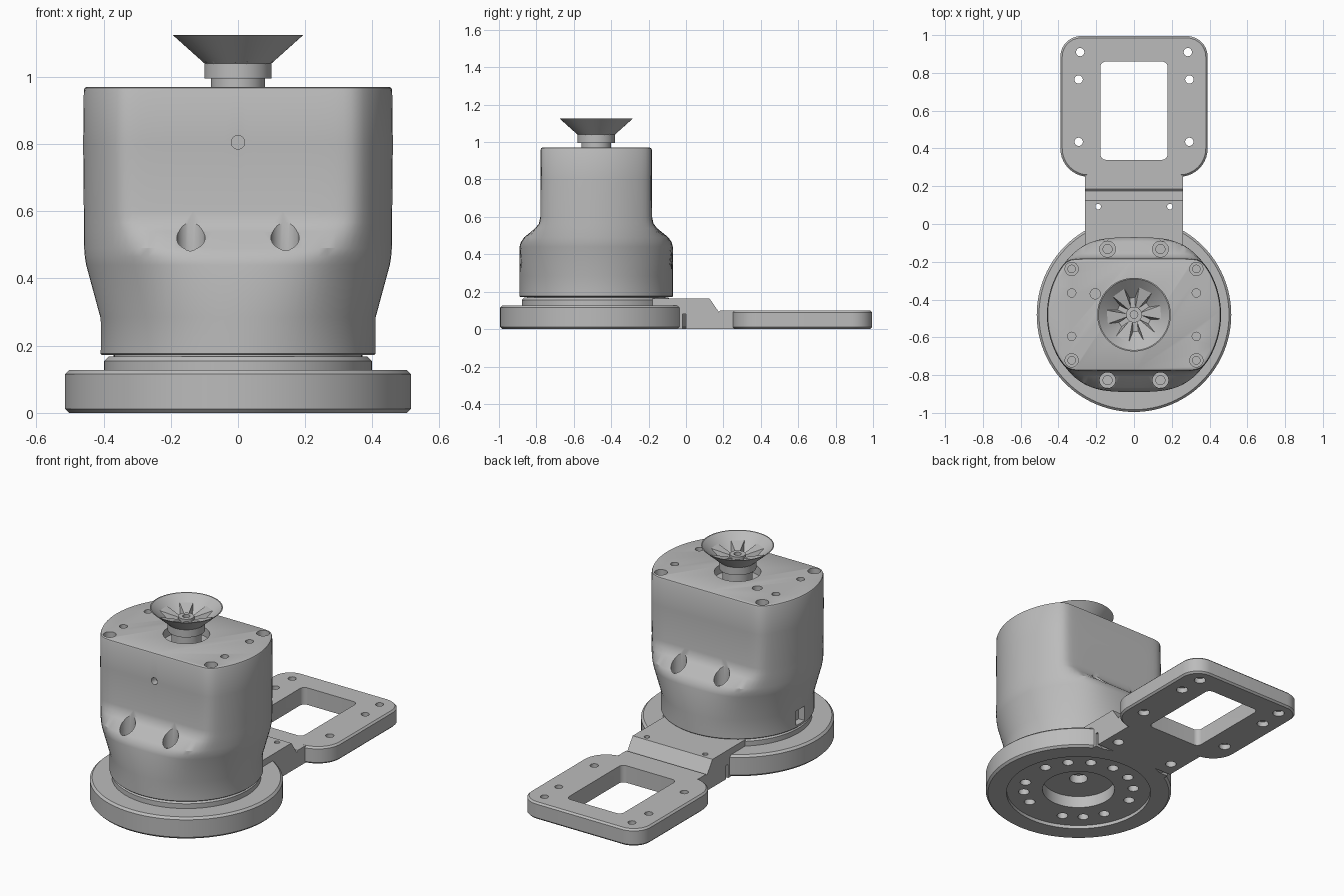
import bpy, bmesh, math
from mathutils import Matrix, Vector

if "Cube" in bpy.data.objects:
    bpy.data.objects.remove(bpy.data.objects["Cube"])

GREY = (0.5, 0.5, 0.5, 1)
grey = bpy.data.materials.new("plain grey")
grey.use_nodes = True
grey.diffuse_color = GREY
grey.node_tree.nodes["Principled BSDF"].inputs["Base Color"].default_value = GREY

AXIS_Y = -0.48
UP = Matrix.Identity(4)
DOWN = Matrix.Rotation(math.pi, 4, 'X')
FORWARD = Matrix.Rotation(math.pi / 2, 4, 'X')


def make(name, bm, cutter=None):
    """Turn a bmesh into an object, cut it, and shade it."""
    bmesh.ops.recalc_face_normals(bm, faces=bm.faces)
    mesh = bpy.data.meshes.new(name)
    bm.to_mesh(mesh)
    bm.free()
    mesh.materials.append(grey)
    obj = bpy.data.objects.new(name, mesh)
    bpy.context.collection.objects.link(obj)
    bpy.ops.object.select_all(action='DESELECT')
    obj.select_set(True)
    bpy.context.view_layer.objects.active = obj
    if cutter:
        helper = make(name + "_cutter", cutter)
        helper.hide_render = True
        helper.select_set(False)
        obj.select_set(True)
        bpy.context.view_layer.objects.active = obj
        mod = obj.modifiers.new("holes", 'BOOLEAN')
        mod.operation = 'DIFFERENCE'
        mod.solver = 'EXACT'
        mod.object = helper
        bpy.ops.object.modifier_apply(modifier=mod.name)
        bpy.data.objects.remove(helper)
    bpy.ops.object.shade_smooth_by_angle(angle=math.radians(30))
    return obj


def lathe(bm, profile, place, steps=32):
    """Spin a (radius, height) profile that starts and ends on the axis."""
    verts = [bm.verts.new((r, 0, z)) for r, z in profile]
    edges = [bm.edges.new(pair) for pair in zip(verts, verts[1:])]
    made = bmesh.ops.spin(bm, geom=verts + edges, cent=(0, 0, 0), axis=(0, 0, 1),
                          angle=math.tau, steps=steps, use_merge=True)
    found = set(verts)
    todo = list(verts)
    while todo:
        for e in todo.pop().link_edges:
            for v in e.verts:
                if v not in found:
                    found.add(v)
                    todo.append(v)
    found = list(found)
    bmesh.ops.transform(bm, matrix=place, verts=found)
    bmesh.ops.remove_doubles(bm, verts=found, dist=0.0002)


def drill(bm, pos, r, depth, head=0, head_depth=0, turn=UP, clear=0.03):
    """Hole cutter, with an optional wider head recess."""
    profile = [(0, clear)]
    if head:
        profile += [(head, clear), (head, -head_depth), (r, -head_depth)]
    else:
        profile += [(r, clear)]
    profile += [(r, -depth), (0, -depth)]
    lathe(bm, profile, Matrix.Translation(pos) @ turn)


def prism(bm, points, offset):
    """Extrude a closed outline by an offset."""
    face = bm.faces.new([bm.verts.new(p) for p in points])
    new = bmesh.ops.extrude_face_region(bm, geom=[face], use_keep_orig=True)["geom"]
    bmesh.ops.translate(bm, vec=offset, verts=[v for v in new if isinstance(v, bmesh.types.BMVert)])


def rounded_rect(w, y0, y1, r0, r1, z, n=10):
    """Outline of half width w with corner radii r0 (near) and r1 (far)."""
    points = []
    corners = [(w - r0, y0 + r0, r0, 270), (w - r1, y1 - r1, r1, 0),
               (r1 - w, y1 - r1, r1, 90), (r0 - w, y0 + r0, r0, 180)]
    for cx, cy, r, start in corners:
        for i in range(n + 1):
            a = math.radians(start + 90 * i / n)
            points.append((cx + r * math.cos(a), cy + r * math.sin(a), z))
    return points


# Round base with collar and recessed underside
bm, cut = bmesh.new(), bmesh.new()
centre = Matrix.Translation((0, AXIS_Y, 0))
lathe(bm, [(0, 0.14), (0.05, 0.14), (0.05, 0.09), (0.2, 0.09), (0.2, 0.02), (0.4, 0.02),
           (0.4, 0), (0.503, 0), (0.515, 0.012), (0.515, 0.115), (0.503, 0.127),
           (0.398, 0.127), (0.398, 0.155), (0.385, 0.168), (0.37, 0.168), (0.37, 0.18),
           (0, 0.18)], centre, 96)
for deg in (13, 39, 63, 89, 114, 138, 163, -25, -45, -67, -113, -135, -158):
    a = math.radians(deg)
    drill(cut, (0.305 * math.cos(a), AXIS_Y + 0.305 * math.sin(a), 0.02), 0.03, 0.06,
          turn=DOWN, clear=0.01)
make("round_base", bm, cut)

# Housing: a round foot that flares, then is flattened front and back
bm, cut = bmesh.new(), bmesh.new()
N = 96
levels = [(0.172, 0.406, 0.8), (0.176, 0.41, 0.8), (0.285, 0.41, 0.8), (0.44, 0.452, 0.416),
          (0.465, 0.456, 0.407), (0.49, 0.458, 0.388), (0.54, 0.459, 0.325),
          (0.565, 0.459, 0.306), (0.6, 0.459, 0.299), (0.8, 0.461, 0.298),
          (0.96, 0.459, 0.297), (0.967, 0.456, 0.294), (0.97, 0.45, 0.288)]
rings = []
for z, r, flat in levels:
    ring = []
    for i in range(N):
        a = math.tau * (i + 0.5) / N
        s = r * math.sin(a)
        y = math.copysign((abs(s) ** -16 + flat ** -16) ** (-1 / 16), s)
        ring.append(bm.verts.new((r * math.cos(a), AXIS_Y + y, z)))
    rings.append(ring)
for low, high in zip(rings, rings[1:]):
    for i in range(N):
        j = (i + 1) % N
        bm.faces.new((low[i], low[j], high[j], high[i]))
bm.faces.new(rings[0])
bm.faces.new(rings[-1])
for sx in (-1, 1):
    for sy in (-1, 1):
        drill(cut, (sx * 0.14, AXIS_Y + sy * 0.347, 0.45), 0.024, 0.05, 0.042, 0, clear=0.3)
        drill(cut, (sx * 0.33, AXIS_Y + sy * 0.242, 0.97), 0.02, 0.08, 0.035, 0.04)
        drill(cut, (sx * 0.33, AXIS_Y + sy * 0.115, 0.97), 0.022, 0.05)
drill(cut, (-0.205, -0.37, 0.97), 0.027, 0.05)
drill(cut, (0, AXIS_Y, 0.97), 0.125, 0.05)
drill(cut, (0, AXIS_Y - 0.297, 0.805), 0.02, 0.04, turn=FORWARD)
slot = Matrix.Translation((-0.41, AXIS_Y, 0.23)) @ Matrix.Diagonal((0.08, 0.08, 0.085, 1))
bmesh.ops.create_cube(cut, size=1, matrix=slot)
make("housing", bm, cut)

# Flared cup on a stem
bm, cut = bmesh.new(), bmesh.new()
lathe(bm, [(0, 0.9), (0.08, 0.9), (0.08, 0.995), (0.1, 0.995), (0.1, 1.04), (0.195, 1.125),
           (0.189, 1.125), (0.09, 1.036), (0, 1.036)], centre, 64)
make("flared_cup", bm, cut) if cut.verts else make("flared_cup", bm)

# Hub and six wedge ribs inside the cup
bm = bmesh.new()
lathe(bm, [(0, 1.05), (0.02, 1.05), (0.02, 1.075), (0.042, 1.075), (0.042, 1.03), (0, 1.03)],
      centre)
make("cup_hub", bm)
bm = bmesh.new()
for k in range(6):
    turn = centre @ Matrix.Rotation(math.radians(5 + 60 * k), 4, 'Z')
    wedge = [(0.036, -0.008, 1.03), (0.142, -0.036, 1.03), (0.142, 0.036, 1.03),
             (0.036, 0.008, 1.03)]
    top = [(x, y, 1.06 if x < 0.1 else 1.088) for x, y, z in wedge]
    wedge = [(min(x, 0.085), y, z) for x, y, z in wedge]
    bottom = [bm.verts.new(turn @ Vector(p)) for p in wedge]
    top = [bm.verts.new(turn @ Vector(p)) for p in top]
    bm.faces.new(bottom)
    bm.faces.new(top)
    for i in range(4):
        j = (i + 1) % 4
        bm.faces.new((bottom[i], bottom[j], top[j], top[i]))
make("cup_ribs", bm)

# Bridge between base and mounting plate
bm, cut = bmesh.new(), bmesh.new()
side = [(-0.18, 0.12), (-0.06, 0.12), (-0.06, 0), (-0.02, 0), (-0.02, 0.08), (0, 0.08), (0, 0),
        (0.26, 0), (0.26, 0.1), (0.185, 0.1), (0.175, 0.092), (0.125, 0.165), (-0.18, 0.165)]
prism(bm, [(-0.26, y, z) for y, z in side], (0.52, 0, 0))
for sx in (-1, 1):
    drill(cut, (sx * 0.19, 0.092, 0), 0.015, 0.2, 0.03, 0.04, turn=DOWN)
make("bridge", bm, cut)

# Mounting plate with window and screw holes
bm, cut = bmesh.new(), bmesh.new()
prism(bm, rounded_rect(0.39, 0.25, 0.995, 0.15, 0.11, 0), (0, 0, 0.1))
rims = [e for e in bm.edges if abs(e.verts[0].co.z - e.verts[1].co.z) < 0.001]
bmesh.ops.bevel(bm, geom=rims, offset=0.01, segments=1, affect='EDGES')
prism(cut, rounded_rect(0.178, 0.34, 0.86, 0.03, 0.03, -0.05), (0, 0, 0.2))
for sx in (-1, 1):
    for x, y in ((0.285, 0.91), (0.293, 0.765), (0.293, 0.435)):
        drill(cut, (sx * x, y, 0), 0.022, 0.15, 0.032, 0.03, turn=DOWN)
make("mounting_plate", bm, cut)
